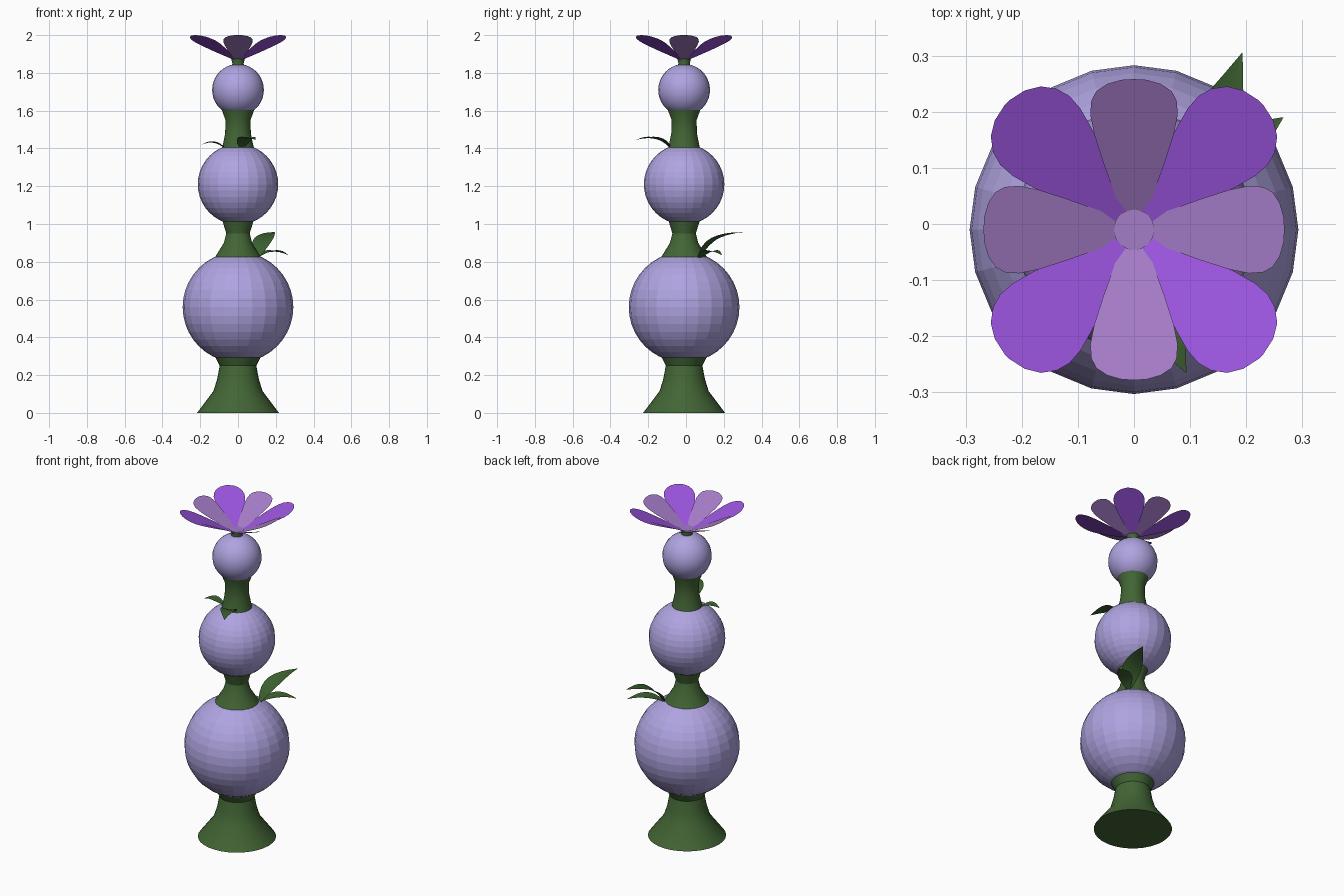
import bpy, bmesh, math
from mathutils import Vector

if "Cube" in bpy.data.objects:
    bpy.data.objects.remove(bpy.data.objects["Cube"])

CY = -0.01  # axis of the plant in y


def material(name, rgb):
    m = bpy.data.materials.new(name)
    m.diffuse_color = (*rgb, 1)
    m.use_nodes = True
    m.node_tree.nodes["Principled BSDF"].inputs["Base Color"].default_value = m.diffuse_color
    return m


LILAC = material("lilac", (0.43, 0.37, 0.75))
GREEN = material("stem_green", (0.055, 0.13, 0.035))
LEAF = material("leaf_green", (0.045, 0.12, 0.03))
VIVID = material("vivid_purple", (0.33, 0.09, 0.73))
PALE = material("pale_purple", (0.37, 0.20, 0.57))


def make(name, verts, faces, mat, smooth=False):
    me = bpy.data.meshes.new(name)
    me.from_pydata([tuple(v) for v in verts], [], faces)
    me.materials.append(mat)
    ob = bpy.data.objects.new(name, me)
    bpy.context.collection.objects.link(ob)
    if smooth:
        bpy.context.view_layer.objects.active = ob
        ob.select_set(True)
        bpy.ops.object.shade_smooth_by_angle(angle=math.radians(30))
        ob.select_set(False)
    return ob


def lathe(name, profile, mat, n=32):
    verts = [(r * math.cos(2 * math.pi * i / n), CY + r * math.sin(2 * math.pi * i / n), z)
             for r, z in profile for i in range(n)]
    faces = [(k * n + i, k * n + (i + 1) % n, (k + 1) * n + (i + 1) % n, (k + 1) * n + i)
             for k in range(len(profile) - 1) for i in range(n)]
    faces.append(tuple(reversed(range(n))))
    faces.append(tuple(range((len(profile) - 1) * n, len(profile) * n)))
    return make(name, verts, faces, mat, True)


# stacked bulbs
for name, r, z in (("lower_bulb", 0.293, 0.56), ("middle_bulb", 0.213, 1.21),
                   ("upper_bulb", 0.137, 1.71)):
    bpy.ops.mesh.primitive_uv_sphere_add(segments=24, ring_count=20, radius=r, location=(0, CY, z))
    ob = bpy.context.object
    ob.name = name
    ob.data.materials.append(LILAC)

# flared stem pieces between the bulbs
lathe("base_stem", [(0.217, 0), (0.13, 0.115), (0.11, 0.18), (0.097, 0.25), (0.125, 0.305)], GREEN)
lathe("lower_neck", [(0.13, 0.81), (0.115, 0.835), (0.075, 0.90), (0.062, 0.95), (0.085, 1.025)], GREEN)
lathe("upper_neck", [(0.085, 1.40), (0.08, 1.42), (0.068, 1.48), (0.066, 1.55), (0.09, 1.615)], GREEN)
lathe("flower_stem", [(0.035, 1.83), (0.03, 1.85), (0.036, 1.875)], GREEN)


# petals: flat tilted blades given by (distance, half width)
def petal(name, outline, angle, mat):
    c, s = math.cos(angle), math.sin(angle)
    r0, r1 = outline[0][0], outline[-1][0]
    pts = outline + [(r, -w) for r, w in reversed(outline)]
    verts = [(r * c - w * s, CY + r * s + w * c, 1.872 + 0.128 * (r - r0) / (r1 - r0)) for r, w in pts]
    n = len(outline)
    faces = [(i, 2 * n - 1 - i, 2 * n - 2 - i, i + 1) for i in range(n - 1)]
    make(name, verts, faces, mat)


INNER = [(0.03, 0.025), (0.07, 0.037), (0.12, 0.055), (0.17, 0.071), (0.205, 0.078),
         (0.23, 0.076), (0.247, 0.067), (0.26, 0.047), (0.267, 0.022), (0.268, 0.004)]
OUTER = [(0.03, 0.012), (0.08, 0.035), (0.13, 0.056), (0.18, 0.074), (0.22, 0.085),
         (0.25, 0.087), (0.275, 0.08), (0.298, 0.063), (0.313, 0.038), (0.32, 0.006)]
for i in range(4):
    petal("inner_petal_%d" % i, INNER, i * math.pi / 2, PALE)
    petal("outer_petal_%d" % i, OUTER, (i + 0.5) * math.pi / 2, VIVID)

# flower centre
bpy.ops.mesh.primitive_circle_add(vertices=16, radius=0.036, fill_type='NGON', location=(0, CY, 1.877))
bpy.context.object.name = "flower_centre"
bpy.context.object.data.materials.append(PALE)


# leaves: arched, slightly folded blades along a quadratic curve
def leaf(name, root, mid, tip, width, n=8):
    a, b, c = Vector(root), Vector(mid), Vector(tip)
    ctrl = 2 * b - (a + c) / 2
    d = c - a
    side = Vector((-d.y, d.x, 0)).normalized()
    verts, faces = [], []
    for i in range(n + 1):
        t = i / n
        p = a * (1 - t) ** 2 + ctrl * 2 * t * (1 - t) + c * t * t
        w = width * max(math.sin(math.pi * (0.06 + 0.94 * t) ** 0.9), 0.01)
        lift = Vector((0, 0, 0.22 * w))
        verts += [p + side * w + lift, p, p - side * w + lift]
    for i in range(n):
        k = 3 * i
        faces += [(k, k + 1, k + 4, k + 3), (k + 1, k + 2, k + 5, k + 4)]
    make(name, verts, faces, LEAF, True)


leaf("tall_leaf", (0.10, 0.07, 0.82), (0.138, 0.155, 0.915), (0.193, 0.305, 0.957), 0.055)
leaf("short_leaf", (0.10, 0.07, 0.82), (0.18, 0.13, 0.853), (0.266, 0.19, 0.835), 0.04)
leaf("front_leaf", (0.02, -0.08, 1.40), (0.045, -0.16, 1.45), (0.093, -0.265, 1.445), 0.045)
leaf("left_leaf", (-0.07, -0.03, 1.40), (-0.13, -0.045, 1.43), (-0.19, -0.055, 1.42), 0.03)
